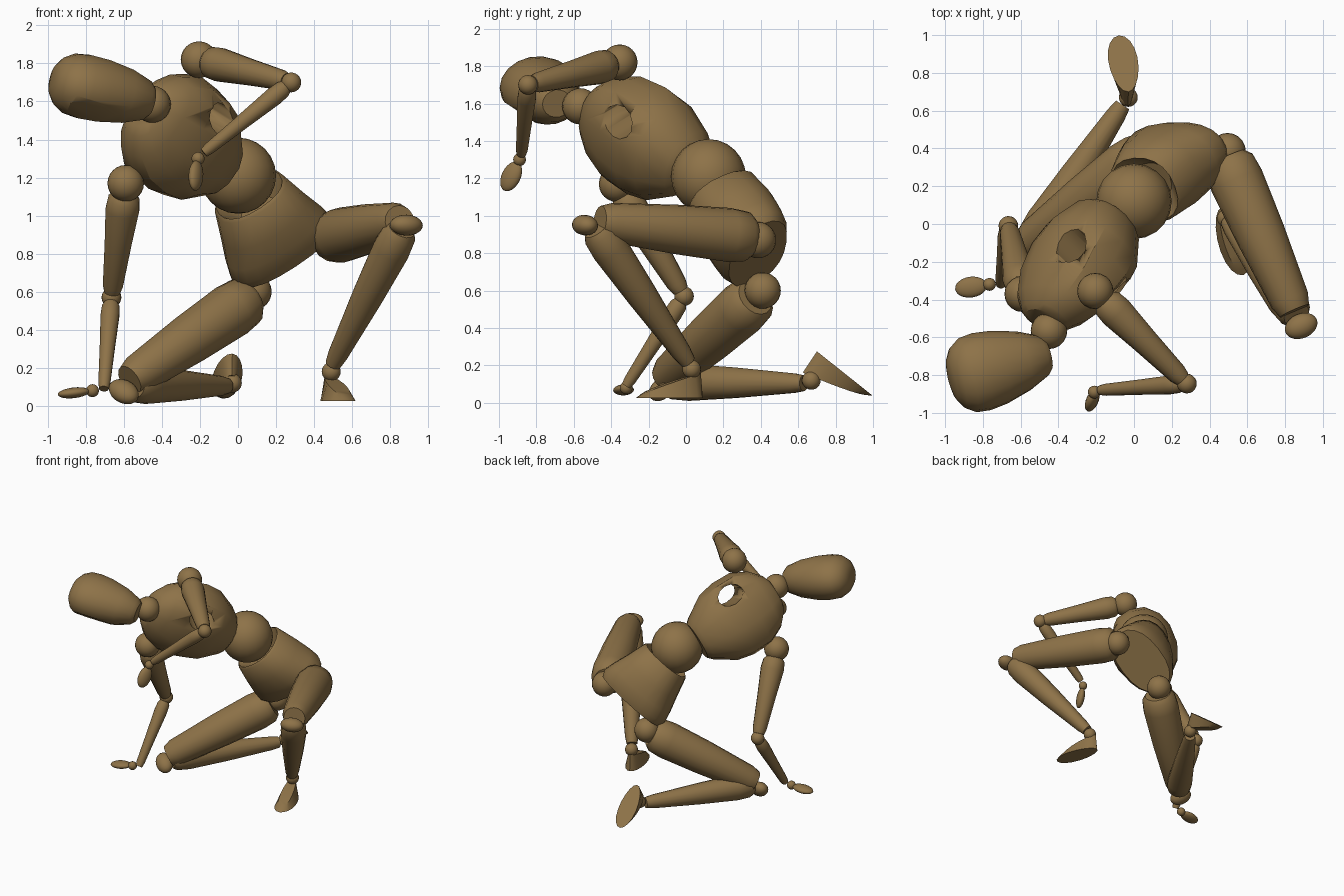
import bpy, bmesh, math
from mathutils import Vector as V, Matrix

if "Cube" in bpy.data.objects:
    bpy.data.objects.remove(bpy.data.objects["Cube"])

wood = bpy.data.materials.new("brown_wood")
wood.use_nodes = True
COLOUR = (0.27, 0.17, 0.065, 1)
wood.diffuse_color = COLOUR
wood.node_tree.nodes["Principled BSDF"].inputs["Base Color"].default_value = COLOUR


def finish(name, bm, angle=35):
    bmesh.ops.recalc_face_normals(bm, faces=bm.faces)
    me = bpy.data.meshes.new(name)
    bm.to_mesh(me)
    bm.free()
    ob = bpy.data.objects.new(name, me)
    bpy.context.collection.objects.link(ob)
    me.materials.append(wood)
    bpy.ops.object.select_all(action="DESELECT")
    ob.select_set(True)
    bpy.context.view_layer.objects.active = ob
    bpy.ops.object.shade_smooth_by_angle(angle=math.radians(angle))
    return ob


def frame(origin, axis, side):
    """Matrix with z along axis and x along side."""
    z = V(axis).normalized()
    x = V(side)
    x = (x - z * x.dot(z)).normalized()
    y = z.cross(x)
    m = Matrix((x, y, z)).transposed().to_4x4()
    m.translation = V(origin)
    return m


def loft(m, rings, n=16, power=2.0):
    """Closed skin over superellipse rings (distance, half width, half depth)."""
    bm = bmesh.new()
    loops = []
    for t, a, b in rings:
        loop = []
        for i in range(n):
            c, s = math.cos(math.tau * i / n), math.sin(math.tau * i / n)
            x = math.copysign(abs(c) ** (2 / power), c) * a
            y = math.copysign(abs(s) ** (2 / power), s) * b
            loop.append(bm.verts.new(m @ V((x, y, t))))
        loops.append(loop)
    for p, q in zip(loops, loops[1:]):
        for i in range(n):
            j = (i + 1) % n
            bm.faces.new((p[i], p[j], q[j], q[i]))
    bm.faces.new(loops[0])
    bm.faces.new(loops[-1])
    return bm


def ball(name, c, r, axis=(0, 0, 1), side=(1, 0, 0)):
    radii = r if isinstance(r, tuple) else (r, r, r)
    bm = bmesh.new()
    bmesh.ops.create_uvsphere(bm, u_segments=20, v_segments=12, radius=1,
                              matrix=frame(c, axis, side) @ Matrix.Diagonal((*radii, 1)))
    return finish(name, bm, 60)


def limb(name, p, q, r0, r1, bulge=1.0):
    p, q = V(p), V(q)
    d = (q - p).length
    mid = (r0 + r1) / 2 * bulge
    prof = [(0, r0 * .72), (.04, r0 * .93), (.15, r0), (.5, mid), (.93, r1), (1, r1 * .8)]
    m = frame(p, q - p, (0.3, 0.2, 1))
    finish(name, loft(m, [(t * d, r, r) for t, r in prof], 16), 50)


def foot(name, heel, toe, up):
    """Flat oval sole with a wedge that is tall at the heel."""
    heel, toe = V(heel), V(toe)
    length = (toe - heel).length
    m = frame(heel, up, toe - heel)
    bm = bmesh.new()
    n = 18
    low, top = [], []
    for i in range(n):
        c, s = math.cos(math.tau * i / n), math.sin(math.tau * i / n)
        x, w = (c + 1) / 2, .078 * s * (1 + .1 * c)
        low.append(bm.verts.new(m @ V((x * length, w, 0))))
        h = .015 + .12 * (1 - x) ** .8
        top.append(bm.verts.new(m @ V(((x * .9 + .03) * length, w * .6, h))))
    for i in range(n):
        j = (i + 1) % n
        bm.faces.new((low[i], low[j], top[j], top[i]))
    bm.faces.new(low)
    for k in range(n // 2 - 1):
        a, b = k, n - 1 - k
        bm.faces.new((top[a], top[a + 1], top[b], top[(b + 1) % n]) if k else
                     (top[0], top[1], top[n - 1]))
    bm.faces.new((top[n // 2 - 1], top[n // 2], top[n // 2 + 1]))
    finish(name, bm, 40)


# Head: egg with a flattened face
crown, chin = V((-.975, -.825, 1.715)), V((-.455, -.69, 1.6))
hd = (crown - chin).length
bm = loft(frame(chin, crown - chin, (0, 1, 0)),
          [(t * hd, a, b) for t, a, b in [
              (0, .08, .075), (.05, .11, .105), (.25, .16, .145), (.5, .198, .168),
              (.68, .21, .172), (.82, .202, .162), (.92, .165, .13), (.98, .11, .085),
              (1, .05, .04)]], 18)
bmesh.ops.bisect_plane(bm, geom=bm.verts[:] + bm.edges[:] + bm.faces[:],
                       plane_co=(-.75, -.88, 1.547), plane_no=(0, -.55, -.83),
                       clear_outer=True)
bmesh.ops.holes_fill(bm, edges=[e for e in bm.edges if e.is_boundary])
finish("head", bm, 30)
ball("neck_ball", (-.45, -.565, 1.585), .097)

# Chest: barrel along the spine, with an opening from back to front
waist = V((0, .12, 1.21))
spine, across, back = V((-.495, -.76, .42)), V((.51, 0, .86)), V((-.65, .64, .39))
chest = finish("chest", loft(
    frame(waist - across * .035 + back * .05, spine, across),
    [(.155, .15, .15), (.19, .185, .19), (.35, .29, .245), (.48, .318, .25),
     (.64, .315, .215), (.77, .25, .17), (.85, .16, .12), (.87, .11, .09)], 14, 2.3), 30)
opening = frame(V((-.15, -.3, 1.54)) + back * .6, -back, spine)
hole = finish("chest_cutter", loft(opening, [(0, .105, .075), (1.2, .105, .075)], 12))
cut = chest.modifiers.new("opening", "BOOLEAN")
cut.object = hole
cut.solver = "EXACT"
bpy.context.view_layer.objects.active = chest
bpy.ops.object.modifier_apply(modifier="opening")
bpy.data.objects.remove(hole)

# Waist and cupped, wedge-shaped pelvis
ball("waist_ball", waist, .2)
finish("pelvis", loft(
    frame(waist, (.45, .48, -.75), (.8, .04, .6)),
    [(.24, .1, .1), (.13, .19, .19), (.145, .205, .205), (.3, .25, .225),
     (.42, .29, .215), (.5, .31, .2), (.55, .29, .175)], 20, 2.3), 40)

# Arms: shoulder, elbow, forearm end, wrist, hand tip, hand side direction, hand thickness
ARMS = {
    "left": [(-.205, -.355, 1.82), (.28, -.845, 1.70), (-.18, -.88, 1.33),
             (-.21, -.89, 1.30), (-.23, -.97, 1.14), (.5, .85, -.4), .032],
    "right": [(-.59, -.37, 1.17), (-.665, -.01, .57), (-.705, -.32, .09),
              (-.765, -.32, .08), (-.94, -.345, .06), (0, 1, 0), .028],
}
for side, (sh, el, fe, wr, tip, flat, thick) in ARMS.items():
    sh, el, fe, wr, tip = map(V, (sh, el, fe, wr, tip))
    ball(side + "_shoulder", sh, .096)
    limb(side + "_upper_arm", sh.lerp(el, .1), el.lerp(sh, .05), .09, .054)
    ball(side + "_elbow", el, .052)
    limb(side + "_forearm", el.lerp(fe, .06), fe, .05, .032)
    ball(side + "_wrist", wr, .034)
    ball(side + "_hand", wr.lerp(tip, .56), (.055, thick, .085), tip - wr, flat)

# Legs: hip, thigh start, thigh end, kneecap, shin start, shin end, ankle
LEGS = {
    "left": [(.495, .385, .87), (.49, .35, .885), (.85, -.46, .97), (.885, -.54, .95),
             (.86, -.48, .93), (.50, .01, .22), (.49, .03, .18)],
    "right": [(.08, .41, .6), (.06, .37, .565), (-.57, -.11, .135), (-.6, -.13, .075),
              (-.55, -.1, .11), (-.06, .63, .105), (-.03, .67, .12)],
}
for side, (hip, t0, t1, knee, s0, s1, ankle) in LEGS.items():
    ball(side + "_hip", hip, .097)
    limb(side + "_thigh", t0, t1, .145, .105, 1.06)
    ball(side + "_knee", knee, (.09, .055, .065), V(t1) - V(t0))
    limb(side + "_shin", s0, s1, .1, .053, 1.08)
    ball(side + "_ankle", ankle, .05)
foot("left_foot", (.465, .09, .025), (.58, -.27, .025), (0, 0, 1))
foot("right_foot", (-.03, .70, .275), (-.08, 1.0, .04), (0, -.62, -.78))
